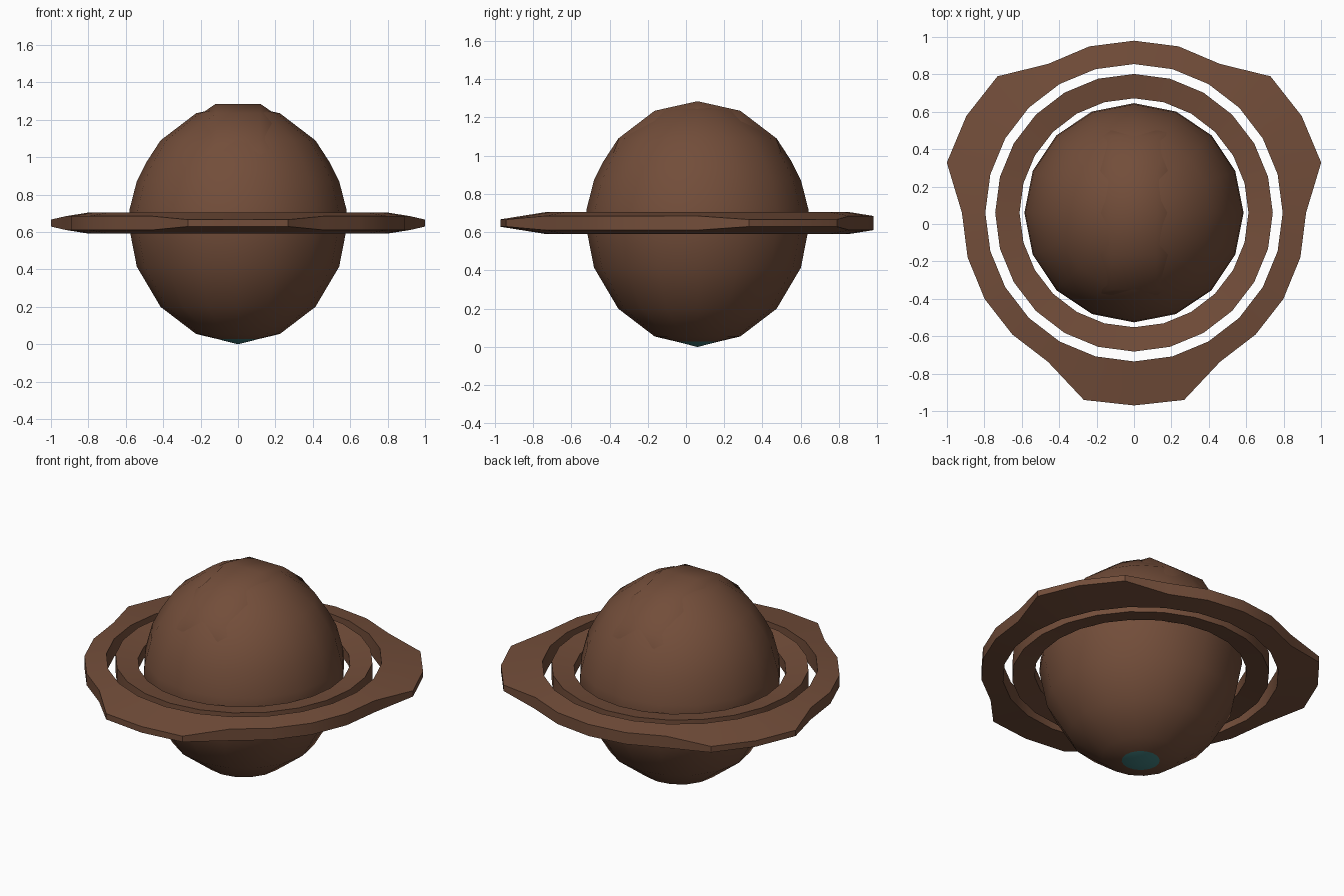
import bpy, bmesh, math

if "Cube" in bpy.data.objects:
    bpy.data.objects.remove(bpy.data.objects["Cube"], do_unlink=True)

CY, CZ = 0.06, 0.648  # common centre of planet and rings


def material(name, rgb):
    m = bpy.data.materials.new(name)
    m.use_nodes = True
    m.diffuse_color = (*rgb, 1)
    bsdf = next(n for n in m.node_tree.nodes if n.type == "BSDF_PRINCIPLED")
    bsdf.inputs["Base Color"].default_value = (*rgb, 1)
    bsdf.inputs["Roughness"].default_value = 0.8
    return m


brown = material("brown", (0.17, 0.075, 0.042))
teal = material("teal", (0.055, 0.22, 0.22))


def finish(name, bm, mats, angle):
    bmesh.ops.remove_doubles(bm, verts=bm.verts, dist=0.0005)
    bmesh.ops.recalc_face_normals(bm, faces=bm.faces)
    mesh = bpy.data.meshes.new(name)
    bm.to_mesh(mesh)
    bm.free()
    ob = bpy.data.objects.new(name, mesh)
    for m in mats:
        mesh.materials.append(m)
    bpy.context.collection.objects.link(ob)
    bpy.ops.object.select_all(action="DESELECT")
    ob.select_set(True)
    bpy.context.view_layer.objects.active = ob
    bpy.ops.object.shade_smooth_by_angle(angle=math.radians(angle))
    return ob


def loft(bm, rows, closed):
    """Join neighbouring rows of points with quads."""
    vs = [[bm.verts.new(p) for p in row] for row in rows]
    n = len(vs[0])
    for a, b in zip(vs, vs[1:]):
        for i in range(n if closed else n - 1):
            j = (i + 1) % n
            bm.faces.new((a[i], a[j], b[j], b[i]))
    return vs


def circle(radii, z):
    n = len(radii)
    return [(r * math.sin(math.tau * i / n), CY + r * math.cos(math.tau * i / n), z)
            for i, r in enumerate(radii)]


# Planet: faceted globe with a teal cap under its south pole
profile = [(0.11, 0.028), (0.224, 0.055), (0.414, 0.2), (0.541, 0.415),
           (0.586, 0.645), (0.58, 0.72), (0.541, 0.872), (0.492, 0.97),
           (0.414, 1.09), (0.224, 1.235)]
bm = bmesh.new()
rows = loft(bm, [circle([r] * 16, z) for r, z in profile], True)
for row, z in ((rows[0], 0.0), (rows[-1], 1.285)):
    tip = bm.verts.new((0, CY, z))
    for i in range(16):
        bm.faces.new((row[i], row[(i + 1) % 16], tip))
for f in bm.faces:
    f.material_index = int(f.calc_center_median().z < 0.027)
finish("planet", bm, [brown, teal], 50)


# Raised strip running front to back over the top of the planet
def globe_height(x, y):
    r = math.hypot(x, y)
    top = [(0, 1.285)] + profile[:4:-1]
    for (r0, z0), (r1, z1) in zip(top, top[1:]):
        if r <= r1:
            return z0 + (z1 - z0) * (r - r0) / (r1 - r0) - 0.01
    return 0.72


bm = bmesh.new()
rows = []
for y in (-0.44, -0.41, -0.224, 0, 0.224, 0.41, 0.44):
    crest = globe_height(0, y) + 0.01
    row = []
    for x in (-0.2, -0.12, 0.12, 0.2):
        raised = abs(x) < 0.15 and abs(y) < 0.42
        row.append((x, CY + y, crest if raised else globe_height(x, y)))
    rows.append(row)
loft(bm, rows, False)
finish("top_strip", bm, [brown], 50)


# Rings: thickest beside the gap, thinning toward their free edges
def make_ring(name, inner, outer, inner_half, outer_half):
    bm = bmesh.new()
    rows = []
    for radii, half, side in ((inner, inner_half, -1), (outer, outer_half, -1),
                              (outer, outer_half, 1), (inner, inner_half, 1)):
        rows.append([(x, y, CZ + side * half(r))
                     for r, (x, y, z) in zip(radii, circle(radii, 0))])
    loft(bm, rows + rows[:1], True)
    finish(name, bm, [brown], 25)


thick = lambda r: 0.057
make_ring("inner_ring", [0.612] * 24, [0.742] * 24, lambda r: 0.036, thick)

# Irregular outer edge, listed from back to front and mirrored
half_edge = [0.92, 0.921, 0.919, 1.032, 1.035, 1.036, 0.92,
             0.921, 0.922, 0.92, 0.92, 1.036, 1.03]
make_ring("outer_ring", [0.795] * 24, half_edge + half_edge[-2:0:-1],
          thick, lambda r: 0.057 - 0.16 * (r - 0.795))
